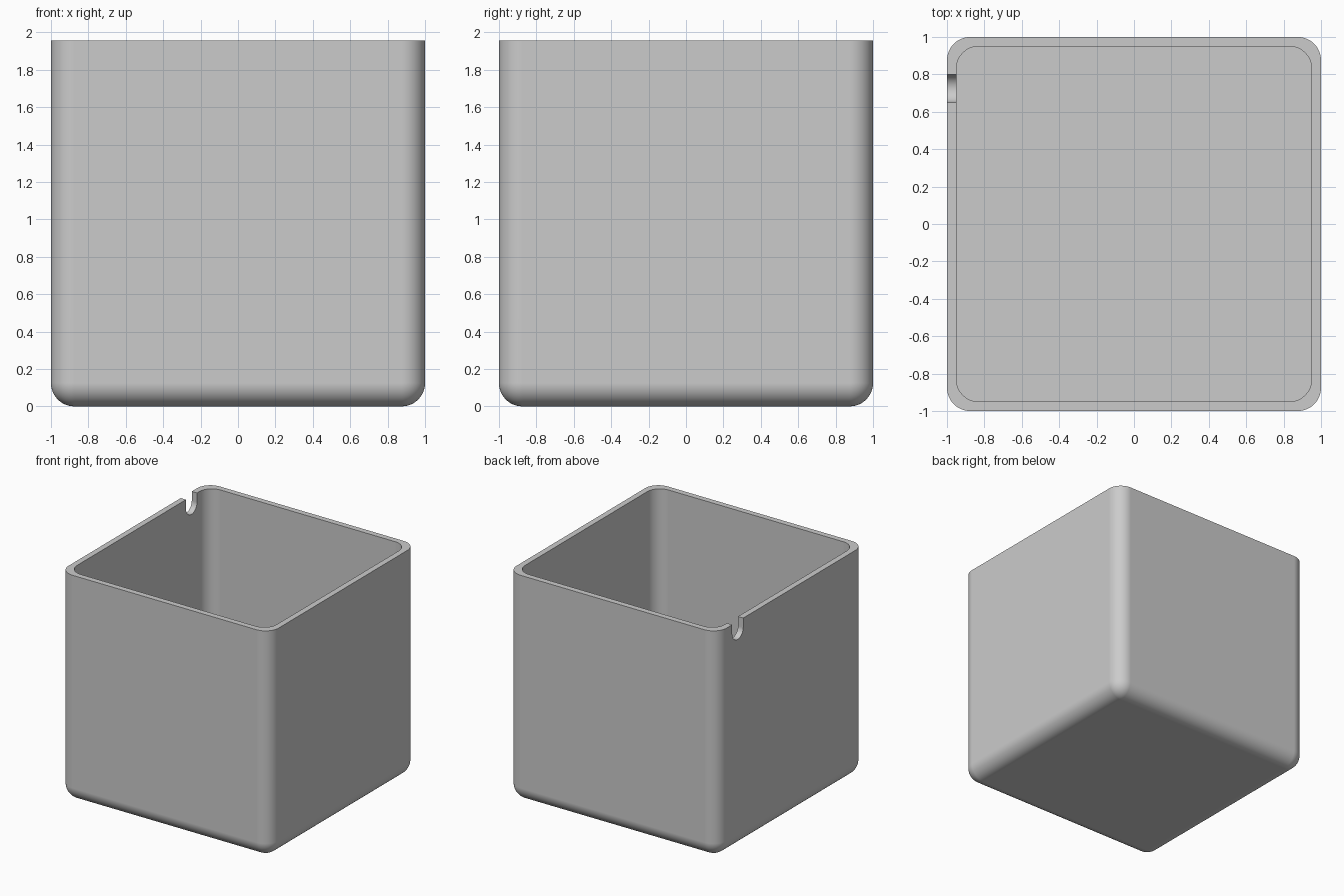
import bpy
import bmesh
from math import sin, cos, pi

if "Cube" in bpy.data.objects:
    bpy.data.objects.remove(bpy.data.objects["Cube"], do_unlink=True)

HEIGHT, WALL = 1.955, 0.05
OUTER_R, INNER_R = 0.125, 0.12
STEPS = 12

grey = bpy.data.materials.new("plain_grey")
grey.use_nodes = True
grey.diffuse_color = (0.6, 0.6, 0.6, 1)
grey.node_tree.nodes["Principled BSDF"].inputs["Base Color"].default_value = grey.diffuse_color


def make_object(name, bm):
    bmesh.ops.recalc_face_normals(bm, faces=bm.faces)
    mesh = bpy.data.meshes.new(name)
    bm.to_mesh(mesh)
    bm.free()
    mesh.materials.append(grey)
    obj = bpy.data.objects.new(name, mesh)
    bpy.context.collection.objects.link(obj)
    return obj


def rounded_ring(bm, half, radius, z):
    """Square ring of vertices with rounded corners."""
    ring = []
    c = half - radius
    for corner, (sx, sy) in enumerate(((1, 1), (-1, 1), (-1, -1), (1, -1))):
        for i in range(STEPS + 1):
            a = (corner + i / STEPS) * pi / 2
            ring.append(bm.verts.new((sx * c + radius * cos(a), sy * c + radius * sin(a), z)))
    return ring


# Open box: rounded bottom edge, outer wall, rim, inner wall, flat floor
bm = bmesh.new()
rings = []
for i in range(STEPS + 1):
    a = i / STEPS * pi / 2
    r = OUTER_R * sin(a)
    rings.append(rounded_ring(bm, 1 - OUTER_R + r, r, OUTER_R * (1 - cos(a))))
rings.append(rounded_ring(bm, 1, OUTER_R, HEIGHT))
rings.append(rounded_ring(bm, 1 - WALL, INNER_R, HEIGHT))
rings.append(rounded_ring(bm, 1 - WALL, INNER_R, WALL))
for low, high in zip(rings, rings[1:]):
    n = len(low)
    for i in range(n):
        j = (i + 1) % n
        bm.faces.new((low[i], low[j], high[j], high[i]))
bm.faces.new(rings[0])
bm.faces.new(rings[-1])
bmesh.ops.remove_doubles(bm, verts=bm.verts, dist=0.0001)
box = make_object("open_box", bm)

# Round-bottomed cable notch in the rim of the right wall
NOTCH_Y, NOTCH_R = 0.725, 0.075
NOTCH_Z = HEIGHT - 0.08
outline = [(NOTCH_Y + NOTCH_R, HEIGHT + 0.1), (NOTCH_Y - NOTCH_R, HEIGHT + 0.1)]
for i in range(17):
    a = pi + pi * i / 16
    outline.append((NOTCH_Y + NOTCH_R * cos(a), NOTCH_Z + NOTCH_R * sin(a)))
bm = bmesh.new()
face = bm.faces.new([bm.verts.new((-1.1, y, z)) for y, z in outline])
side = bmesh.ops.extrude_face_region(bm, geom=[face])["geom"]
bmesh.ops.translate(bm, vec=(0.25, 0, 0), verts=[v for v in side if isinstance(v, bmesh.types.BMVert)])
cutter = make_object("notch_cutter", bm)
cutter.hide_render = True

cut = box.modifiers.new("notch", "BOOLEAN")
cut.operation = "DIFFERENCE"
cut.solver = "EXACT"
cut.object = cutter
bpy.ops.object.select_all(action="DESELECT")
bpy.context.view_layer.objects.active = box
box.select_set(True)
bpy.ops.object.modifier_apply(modifier=cut.name)
bpy.data.objects.remove(cutter, do_unlink=True)

# Smooth fillets, crisp rim and flat walls
bpy.ops.object.shade_smooth_by_angle(angle=pi / 6)
weighted = box.modifiers.new("flat_walls", "WEIGHTED_NORMAL")
weighted.keep_sharp = True
